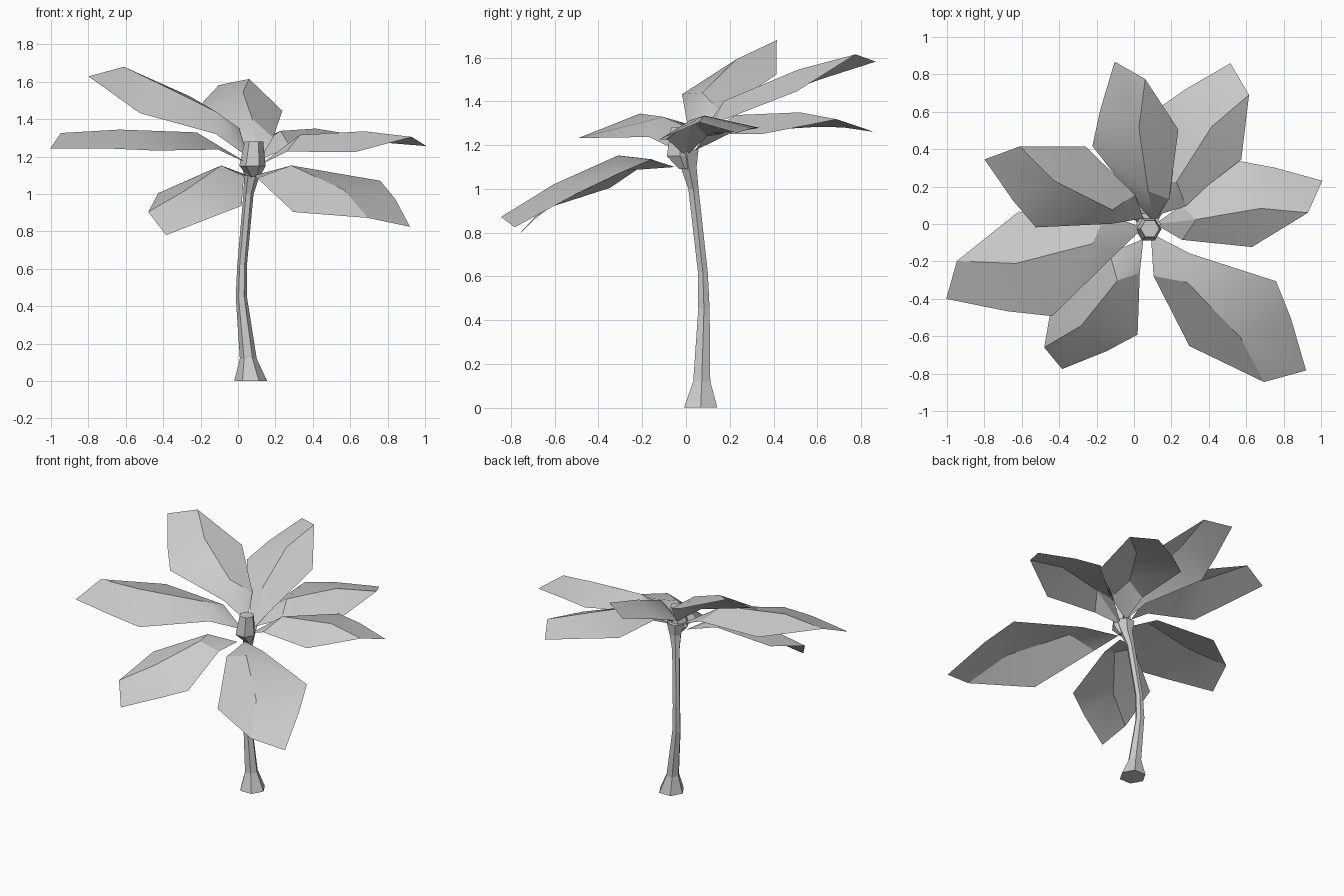
import bpy, math
from mathutils import Vector

if "Cube" in bpy.data.objects:
    bpy.data.objects.remove(bpy.data.objects["Cube"])


def make_object(name, verts, faces):
    mesh = bpy.data.meshes.new(name)
    mesh.from_pydata([tuple(v) for v in verts], [], faces)
    mesh.update()
    obj = bpy.data.objects.new(name, mesh)
    bpy.context.collection.objects.link(obj)
    return obj


def loft(name, rings, sides=6):
    """Six-sided tube through (x, y, z, radius) rings, capped at both ends."""
    verts, faces = [], []
    for x, y, z, r in rings:
        for i in range(sides):
            a = 2 * math.pi * i / sides
            verts.append((x + r * math.cos(a), y + r * math.sin(a), z))
    for k in range(len(rings) - 1):
        for i in range(sides):
            j = (i + 1) % sides
            a, b = k * sides, (k + 1) * sides
            faces.append((a + i, a + j, b + j, b + i))
    faces.append(tuple(reversed(range(sides))))
    top = (len(rings) - 1) * sides
    faces.append(tuple(range(top, top + sides)))
    return make_object(name, verts, faces)


# Curved trunk with a flared foot
loft("trunk", [
    (0.068, 0.067, 0.00, 0.088),
    (0.055, 0.072, 0.12, 0.045),
    (0.018, 0.082, 0.45, 0.030),
    (0.022, 0.077, 0.62, 0.026),
    (0.056, 0.034, 1.00, 0.027),
    (0.075, 0.012, 1.10, 0.042),
    (0.078, 0.000, 1.18, 0.066),
])

# Bud in the middle of the crown, leaning slightly
loft("crown_bud", [
    (0.088, -0.005, 1.09, 0.030),
    (0.077, -0.027, 1.15, 0.070),
    (0.085, -0.025, 1.28, 0.050),
])

# Leaf pattern: (along, across to the left, raised) with a folded midrib
PATTERN = [
    (0.0, 0.0, 0.0),                                             # 0 stem
    (0.30, 0.05, 0.12), (0.715, 0.11, 0.07), (1.0, 0.0, 0.0),    # 1-3 midrib, tip
    (0.20, 0.20, 0.05), (0.60, 0.653, 0.0),                      # 4-5 left edge
    (0.815, 0.54, -0.03), (1.10, 0.334, -0.085),                 # 6-7 left tip
    (0.18, -0.19, 0.06), (0.61, -0.347, 0.0),                    # 8-9 right edge
]
FACES = [(0, 1, 4), (4, 1, 2, 5), (5, 2, 6), (6, 2, 3, 7),
         (0, 8, 1), (8, 9, 2, 1), (9, 3, 2)]


def leaf(name, base, tip, across):
    base, across = Vector(base), Vector(across)
    along = Vector(tip) - base
    up = along.cross(across).normalized()
    verts = [base + along * s + across * t + up * h for s, t, h in PATTERN]
    obj = make_object(name, verts, [tuple(reversed(f)) for f in FACES])
    # Soft blade, crisp midrib
    obj.data.shade_smooth()
    obj.data.set_sharp_from_angle(angle=math.radians(25))
    return obj


# Seven leaves: stem point, midrib tip, right-to-left width vector
LEAVES = {
    "back": ((0.105, 0.01, 1.165), (0.06, 0.775, 1.615), (-0.46, -0.08, -0.015)),
    "back_right": ((0.10, 0.04, 1.175), (0.615, 0.69, 1.318), (-0.46, 0.265, 0.035)),
    "right": ((0.11, 0.0, 1.15), (0.93, 0.06, 1.305), (-0.06, 0.46, 0.055)),
    "front_right": ((0.09, -0.05, 1.10), (0.695, -0.845, 0.872), (0.47, 0.338, 0.165)),
    "front_left": ((0.05, -0.08, 1.10), (-0.48, -0.66, 0.904), (0.44, -0.25, -0.07)),
    "left": ((0.05, -0.02, 1.165), (-0.947, -0.198, 1.326), (0.17, -0.56, -0.045)),
    "back_left": ((0.05, 0.03, 1.20), (-0.61, 0.415, 1.68), (-0.274, -0.427, -0.085)),
}
for side, (base, tip, across) in LEAVES.items():
    leaf("leaf_" + side, base, tip, across)
